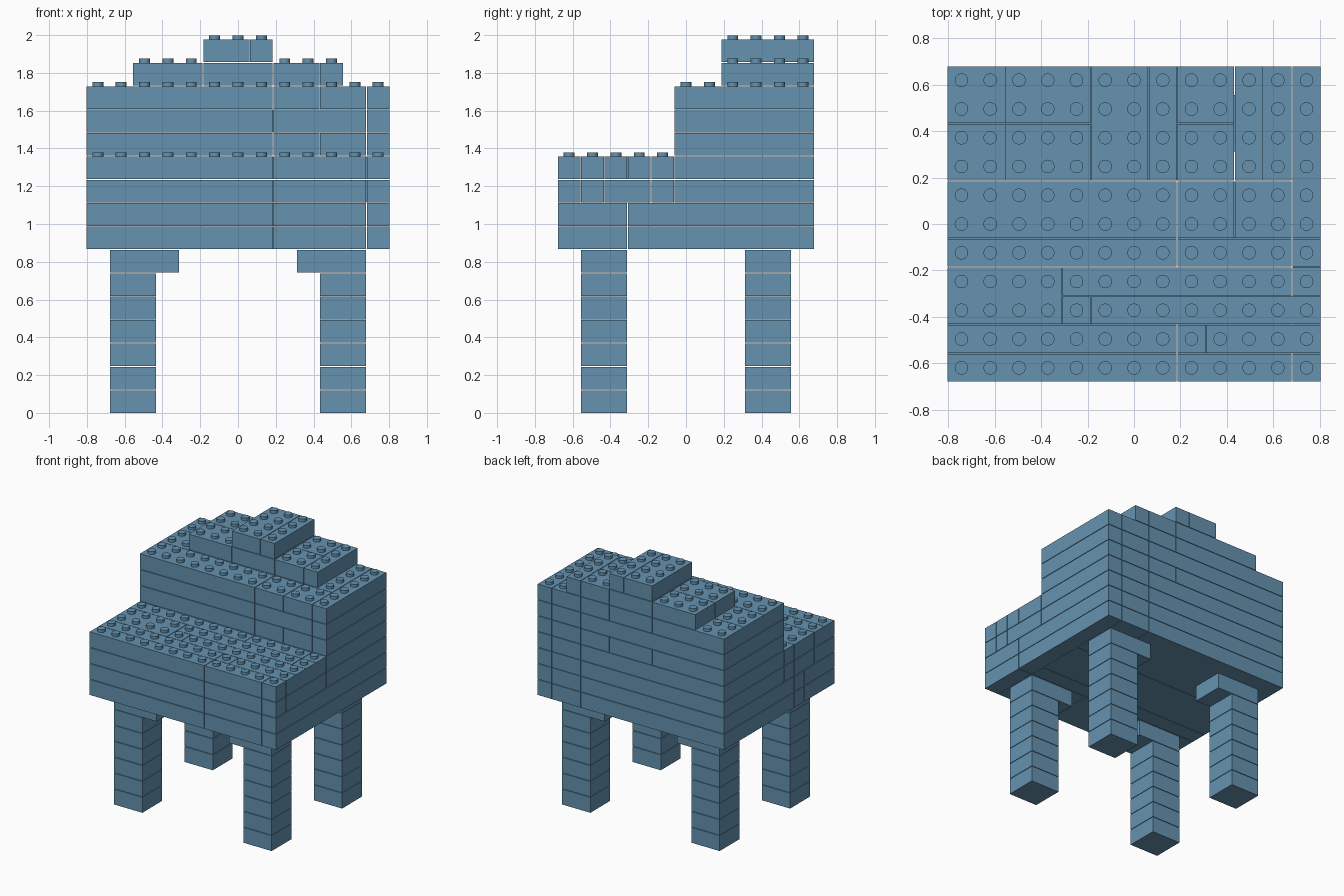
import bpy
import bmesh
import math
from mathutils import Matrix, Vector

default_cube = bpy.data.objects.get("Cube")
if default_cube:
    bpy.data.objects.remove(default_cube, do_unlink=True)

UNIT = 0.1237         # one stud pitch
LAYER = 0.1238        # height of one course of bricks
GAP = 0.004           # joint between neighbouring bricks
STUD_RADIUS = 0.029
STUD_HEIGHT = 0.022
WIDTH, DEPTH = 13, 11  # footprint in studs

blue = bpy.data.materials.new("brick blue")
blue.use_nodes = True
colour = (0.13, 0.29, 0.435, 1.0)
blue.diffuse_color = colour
blue.node_tree.nodes["Principled BSDF"].inputs["Base Color"].default_value = colour


def point(x, y, layer):
    """Convert stud-grid coordinates to model space."""
    return Vector(((x - WIDTH / 2) * UNIT, (y - DEPTH / 2) * UNIT, layer * LAYER))


def grid(xs, ys):
    """Rectangular bricks between successive joints."""
    return [(x0, y0, x1, y1) for x0, x1 in zip(xs, xs[1:]) for y0, y1 in zip(ys, ys[1:])]


def covered(x, y, bricks):
    return any(x0 <= x < x1 and y0 <= y < y1 for x0, y0, x1, y1 in bricks)


def add_brick(bm, brick, layer):
    x0, y0, x1, y1 = brick
    low, high = point(x0, y0, layer), point(x1, y1, layer + 1)
    size = high - low - Vector((GAP, GAP, GAP))
    centre = (low + high) / 2 - Vector((0, 0, GAP / 2))
    bmesh.ops.create_cube(bm, size=1, matrix=Matrix.Translation(centre) @ Matrix.Diagonal((*size, 1)))


def add_stud(bm, x, y, layer):
    centre = point(x + 0.5, y + 0.5, layer + 1) + Vector((0, 0, STUD_HEIGHT / 2 - GAP))
    bmesh.ops.create_cone(bm, cap_ends=True, segments=20, radius1=STUD_RADIUS,
                          radius2=STUD_RADIUS, depth=STUD_HEIGHT,
                          matrix=Matrix.Translation(centre))


def build(name, courses, above=()):
    """Stack courses of bricks; studs appear wherever nothing sits on top."""
    bm = bmesh.new()
    for layer, bricks in courses.items():
        cover = courses.get(layer + 1, above)
        for brick in bricks:
            add_brick(bm, brick, layer)
            x0, y0, x1, y1 = brick
            for x in range(x0, x1):
                for y in range(y0, y1):
                    if not covered(x, y, cover):
                        add_stud(bm, x, y, layer)
    mesh = bpy.data.meshes.new(name)
    bm.to_mesh(mesh)
    bm.free()
    mesh.materials.append(blue)
    obj = bpy.data.objects.new(name, mesh)
    bpy.context.collection.objects.link(obj)
    bpy.ops.object.select_all(action="DESELECT")
    obj.select_set(True)
    bpy.context.view_layer.objects.active = obj
    bpy.ops.object.shade_smooth_by_angle(angle=math.radians(30))


# Four legs, each with a wider bracket brick reaching inward
whole_footprint = [(0, 0, WIDTH, DEPTH)]
for side in ("right", "left"):
    for end, y in (("front", 1), ("back", 8)):
        x, bracket_x = (1, 1) if side == "right" else (10, 9)
        courses = {layer: [(x, y, x + 2, y + 2)] for layer in range(6)}
        courses[6] = [(bracket_x, y, bracket_x + 3, y + 2)]
        build(f"{end}_{side}_leg", courses, whole_footprint)

# Seat: two plain lower courses, then two with narrower rows at the front
rear_rows = grid((0, 8, 12), (4, 7)) + grid((0, 10, 12), (7, 11))
lower = grid((0, 8, 12, 13), (0, 3)) + grid((0, 12), (3, 4)) + rear_rows + grid((12, 13), (3, 11))
rear = grid((0, 8, 12, 13), (4, 5)) + grid((0, 8, 12), (5, 7)) + grid((0, 10, 12), (7, 11)) + grid((12, 13), (5, 11))
front_row = grid((0, 8, 12, 13), (0, 1))
middle = front_row + grid((0, 8, 13), (1, 2)) + grid((0, 12, 13), (2, 4)) + rear
top = (front_row + grid((0, 8, 9, 13), (1, 2)) + grid((0, 4), (2, 4))
       + grid((4, 5, 13), (2, 3)) + grid((4, 12, 13), (3, 4)) + rear)
backrest_area = [(0, 5, WIDTH, DEPTH)]
build("seat", {7: lower, 8: lower, 9: middle, 10: top}, backrest_area)

# Backrest with a stepped crest
back_bricks = grid((0, 5), (7, 9, 11)) + grid((5, 8), (7, 11)) + grid((8, 10), (7, 9, 11)) + grid((10, 12), (7, 11))
side_column = grid((12, 13), (5, 11))
split_course = grid((0, 8, 10, 12), (5, 7)) + back_bricks + side_column
plain_course = grid((0, 8, 12), (5, 7)) + grid((0, 10, 12), (7, 11)) + side_column
crest_step = (grid((2, 5), (7, 9, 11)) + grid((5, 8), (7, 11))
              + grid((8, 10), (7, 9, 11)) + grid((10, 11), (7, 11)))
crest_top = grid((5, 7, 8), (7, 11))
build("backrest", {11: split_course, 12: plain_course, 13: split_course,
                   14: crest_step, 15: crest_top})
